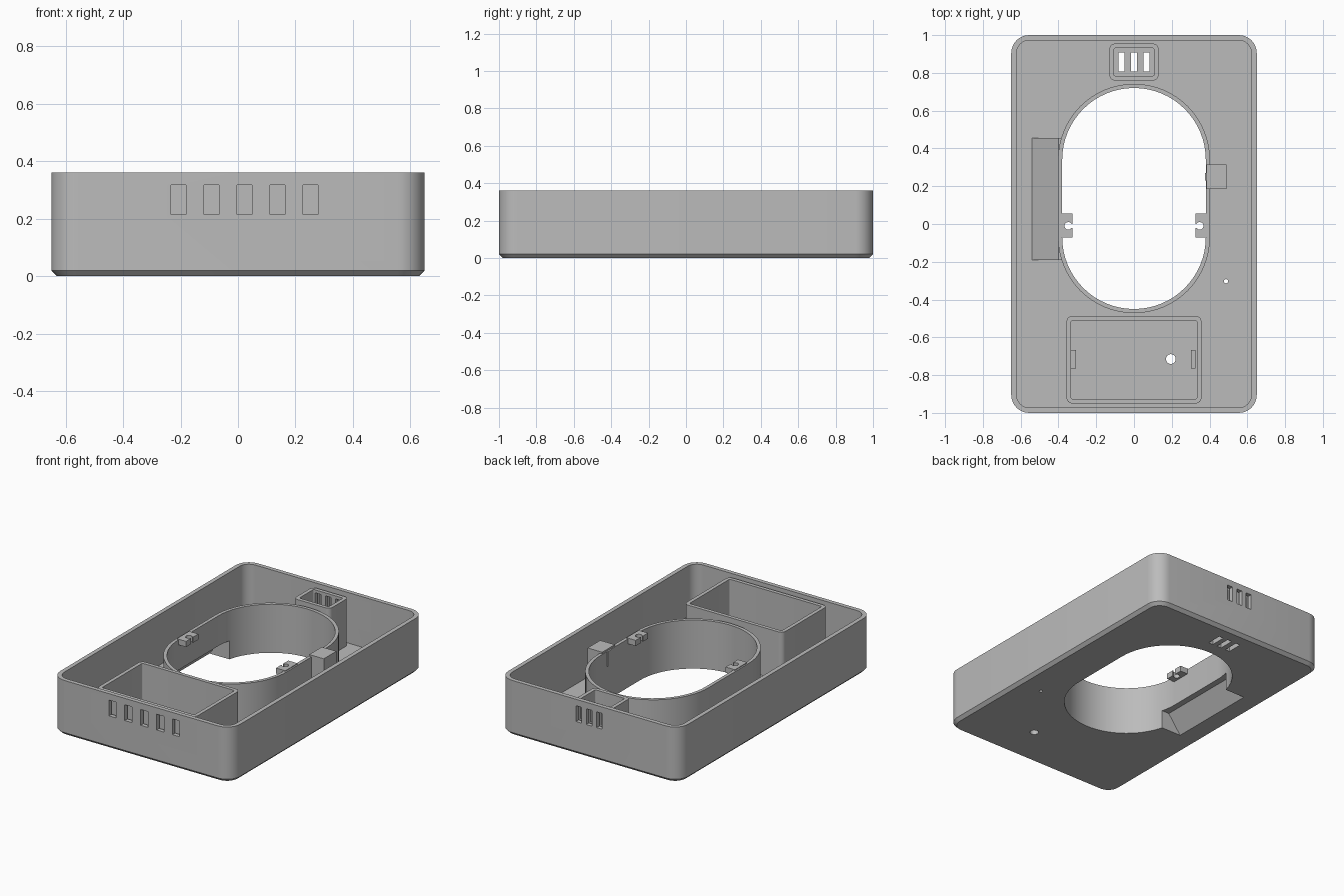
import bpy, bmesh, math

if "Cube" in bpy.data.objects:
    bpy.data.objects.remove(bpy.data.objects["Cube"])

FLOOR, TOP, RING_TOP = 0.03, 0.36, 0.317

grey = bpy.data.materials.new("plain grey")
grey.diffuse_color = (0.5, 0.5, 0.5, 1)
grey.use_nodes = True
grey.node_tree.nodes["Principled BSDF"].inputs["Base Color"].default_value = grey.diffuse_color


def rounded(x0, x1, y0, y1, r, n=8):
    """Outline of a rounded rectangle, counter-clockwise."""
    pts = []
    corners = [(x1 - r, y1 - r), (x0 + r, y1 - r), (x0 + r, y0 + r), (x1 - r, y0 + r)]
    for q, (cx, cy) in enumerate(corners):
        for i in range(n + 1):
            a = math.pi / 2 * (q + i / n)
            pts.append((cx + r * math.cos(a), cy + r * math.sin(a)))
    return pts


def oval(r):
    """Stadium outline of the central opening."""
    pts = []
    for cy, start in ((0.34, 0), (-0.07, math.pi)):
        for i in range(33):
            a = start + math.pi * i / 32
            pts.append((r * math.cos(a), cy + r * math.sin(a)))
    return pts


def circle(x, y, r, n=24):
    return [(x + r * math.cos(2 * math.pi * i / n), y + r * math.sin(2 * math.pi * i / n))
            for i in range(n)]


def loft(name, loops, tube=False):
    """Bridge a list of (outline, z); cap the ends, or join them for a tube."""
    bm = bmesh.new()
    rows = [[bm.verts.new((x, y, z)) for x, y in pts] for pts, z in loops]
    pairs = list(zip(rows, rows[1:])) + ([(rows[-1], rows[0])] if tube else [])
    for a, b in pairs:
        for i in range(len(a)):
            j = (i + 1) % len(a)
            bm.faces.new((a[i], a[j], b[j], b[i]))
    if not tube:
        bm.faces.new(rows[0][::-1])
        bm.faces.new(rows[-1])
    bmesh.ops.recalc_face_normals(bm, faces=bm.faces)
    me = bpy.data.meshes.new(name)
    bm.to_mesh(me)
    bm.free()
    me.materials.append(grey)
    ob = bpy.data.objects.new(name, me)
    bpy.context.collection.objects.link(ob)
    return ob


def prism(name, pts, z0, z1):
    return loft(name, [(pts, z0), (pts, z1)])


def wall(name, outer, inner, z0, z1):
    return loft(name, [(outer, z0), (outer, z1), (inner, z1), (inner, z0)], tube=True)


def box(name, x0, x1, y0, y1, z0, z1):
    return prism(name, [(x0, y0), (x1, y0), (x1, y1), (x0, y1)], z0, z1)


def along_y(name, profile, y0, y1):
    """Extrude an (x, z) profile along y."""
    ob = prism(name, profile, y0, y1)
    for v in ob.data.vertices:
        x, z, y = v.co
        v.co = (x, y, z)
    ob.data.flip_normals()
    return ob


def cut(target, cutters):
    bpy.context.view_layer.objects.active = target
    for c in cutters:
        m = target.modifiers.new("cut", 'BOOLEAN')
        m.operation, m.solver, m.object = 'DIFFERENCE', 'EXACT', c
        bpy.ops.object.modifier_apply(modifier=m.name)


# Open case with chamfered bottom edge
shell = loft("case_shell", [
    (rounded(-0.63, 0.63, -0.98, 0.98, 0.075), 0),
    (rounded(-0.65, 0.65, -1, 1, 0.095), 0.02),
    (rounded(-0.65, 0.65, -1, 1, 0.095), TOP),
    (rounded(-0.622, 0.622, -0.972, 0.972, 0.067), TOP),
    (rounded(-0.622, 0.622, -0.972, 0.972, 0.067), FLOOR)])

# Walls standing on the floor
ring = wall("oval_ring", oval(0.402), oval(0.38), FLOOR, RING_TOP)
tray = wall("tray_wall", rounded(-0.357, 0.357, -0.95, -0.487, 0.03),
            rounded(-0.333, 0.333, -0.926, -0.511, 0.008), FLOOR, 0.345)
vent = wall("vent_wall", rounded(-0.13, 0.13, 0.76, 0.955, 0.03),
            rounded(-0.106, 0.106, 0.784, 0.931, 0.008), FLOOR, 0.337)

# Sloped cover over the finger recess
cover = along_y("recess_cover", [(-0.54, FLOOR), (-0.385, FLOOR), (-0.385, 0.16), (-0.40, 0.16)],
                -0.19, 0.455)

# Side block on the ring
block = box("side_block", 0.385, 0.49, 0.185, 0.315, FLOOR, 0.328)
lip = box("side_block_lip", 0.376, 0.39, 0.23, 0.27, 0.22, RING_TOP)

# Snap clips on both sides of the opening, with a round keyhole notch
clips = []
for side, s in (("left", -1), ("right", 1)):
    xs = sorted((s * 0.325, s * 0.392))
    clip = box(side + "_clip", *xs, -0.072, 0.055, 0.285, 0.322)
    xo = sorted((s * 0.31, s * 0.345))
    tools = [prism("notch_hole", circle(s * 0.348, -0.01, 0.02), 0.2, 0.4),
             box("notch_mouth", *xo, -0.02, 0.0, 0.2, 0.4)]
    cut(clip, tools)
    clips.append(clip)
    for t in tools:
        bpy.data.objects.remove(t)

# Small ribs inside the tray
ribs = [box("left_tray_rib", -0.335, -0.308, -0.765, -0.668, FLOOR, 0.10),
        box("right_tray_rib", 0.302, 0.335, -0.765, -0.668, FLOOR, 0.10)]
for r, side in zip(ribs, (1, -1)):
    for v in r.data.vertices:
        if side == -1 and v.co.x > 0.33:
            v.co.x = 0.325

# Openings: oval, round holes, floor and wall slots, finger recess
opening = prism("opening_cutter", oval(0.38), -0.1, 0.2)
holes = [prism("tray_hole_cutter", circle(0.195, -0.715, 0.026), -0.1, 0.2),
         prism("pin_hole_cutter", circle(0.487, -0.303, 0.011), -0.1, 0.2)]
for i in (-1, 0, 1):
    holes.append(box("floor_slot_cutter", i * 0.066 - 0.016, i * 0.066 + 0.016,
                     0.808, 0.908, -0.1, 0.1))
back = [box("back_slot_cutter", i * 0.074 - 0.02, i * 0.074 + 0.02, 0.91, 1.1, 0.215, 0.318)
        for i in (-1, 0, 1)]
front = [box("front_slot_cutter", 0.023 + i * 0.115 - 0.026, 0.023 + i * 0.115 + 0.026,
             -1.1, -0.96, 0.215, 0.318) for i in range(-2, 3)]
recess = along_y("recess_cutter", [(-0.5475, -0.05), (-0.30, -0.05), (-0.30, 0.12), (-0.42, 0.12)],
                 -0.17, 0.435)

cut(shell, [opening, recess] + holes + back + front)
cut(ring, [recess])
cut(cover, [recess])
cut(vent, back)
for c in [opening, recess] + holes + back + front:
    bpy.data.objects.remove(c)

# Smooth the rounded walls, keep the edges sharp
bpy.ops.object.select_all(action='DESELECT')
for ob in bpy.context.scene.objects:
    ob.select_set(True)
bpy.context.view_layer.objects.active = shell
bpy.ops.object.shade_smooth_by_angle(angle=math.radians(30))
